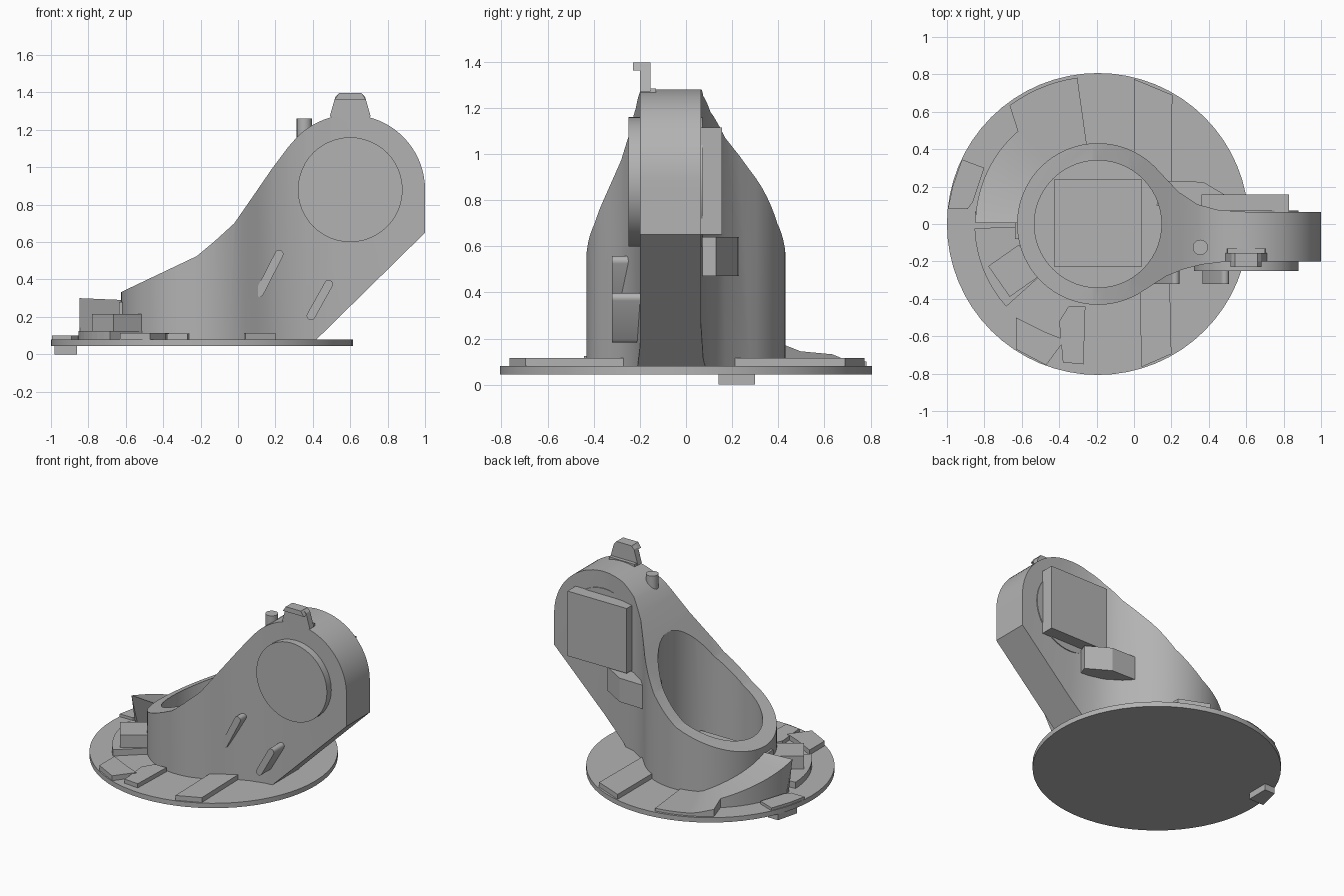
import bpy, bmesh, math
from mathutils import Vector

if "Cube" in bpy.data.objects:
    bpy.data.objects.remove(bpy.data.objects["Cube"])

grey = bpy.data.materials.new("plain grey")
grey.diffuse_color = (0.45, 0.45, 0.45, 1)
grey.use_nodes = True
grey.node_tree.nodes["Principled BSDF"].inputs["Base Color"].default_value = grey.diffuse_color
CX = -0.193          # centre of flange and tube


def finish(name, bm, smooth=True):
    bmesh.ops.recalc_face_normals(bm, faces=bm.faces)
    me = bpy.data.meshes.new(name)
    bm.to_mesh(me)
    bm.free()
    me.materials.append(grey)
    ob = bpy.data.objects.new(name, me)
    bpy.context.collection.objects.link(ob)
    if smooth:
        bpy.ops.object.select_all(action='DESELECT')
        ob.select_set(True)
        bpy.context.view_layer.objects.active = ob
        bpy.ops.object.shade_smooth_by_angle(angle=math.radians(25))
    return ob


def prism(name, pts, lo, hi, axis='z', smooth=True):
    """Extrude an outline: axis z uses (x, y) points, y uses (x, z), x uses (y, z)."""
    bm = bmesh.new()
    put = {'z': lambda p, d: (p[0], p[1], d),
           'y': lambda p, d: (p[0], d, p[1]),
           'x': lambda p, d: (d, p[0], p[1])}[axis]
    a = [bm.verts.new(put(p, lo)) for p in pts]
    b = [bm.verts.new(put(p, hi)) for p in pts]
    bm.faces.new(a)
    bm.faces.new(b[::-1])
    n = len(pts)
    for i in range(n):
        j = (i + 1) % n
        bm.faces.new((a[i], b[i], b[j], a[j]))
    return finish(name, bm, smooth)


def arc(cx, cy, r, a0, a1, n):
    return [(cx + r * math.cos(math.radians(a0 + (a1 - a0) * i / n)),
             cy + r * math.sin(math.radians(a0 + (a1 - a0) * i / n))) for i in range(n + 1)]


def circle(cx, cy, r, n=48):
    return arc(cx, cy, r, 0, 360, n)[:-1]


def capsule(p, q, r):
    a = math.degrees(math.atan2(q[1] - p[1], q[0] - p[0]))
    return arc(*q, r, a - 90, a + 90, 8) + arc(*p, r, a + 90, a + 270, 8)


def sector(a0, a1, r0, r1, n=8):
    return arc(CX, 0, r1, a0, a1, n) + arc(CX, 0, r0, a1, a0, n)


def turned_box(x, y, w, d, deg):
    c, s = math.cos(math.radians(deg)), math.sin(math.radians(deg))
    return [(x + u * w / 2 * c - v * d / 2 * s, y + u * w / 2 * s + v * d / 2 * c)
            for u, v in ((-1, -1), (1, -1), (1, 1), (-1, 1))]


def cut(ob, cutter, op):
    m = ob.modifiers.new(op.lower(), 'BOOLEAN')
    m.operation, m.object, m.solver = op, cutter, 'EXACT'
    bpy.ops.object.select_all(action='DESELECT')
    ob.select_set(True)
    bpy.context.view_layer.objects.active = ob
    bpy.ops.object.modifier_apply(modifier=m.name)
    bpy.data.objects.remove(cutter)


# round base flange and the small tab under it
prism("base_flange", circle(CX, 0, 0.807, 64), 0.045, 0.08)
prism("lower_tab", [(-0.98, 0.14), (-0.86, 0.14), (-0.86, 0.3), (-0.94, 0.3)], 0, 0.05, smooth=False)

# body: plan outline of tube and arm, trimmed by the side outline, then bored out
plan = (arc(CX, 0, 0.432, 40, 304, 56)
        + [(0.1, -0.325), (0.17, -0.28), (0.26, -0.243), (0.36, -0.217), (0.5, -0.2), (1.02, -0.2),
           (1.02, 0.065), (0.6, 0.065), (0.45, 0.075), (0.34, 0.105), (0.24, 0.17)])
side = ([(-0.7, 0.07), (-0.7, 0.295), (-0.62, 0.335), (-0.22, 0.525), (-0.13, 0.6), (-0.02, 0.70),
         (0.07, 0.83), (0.18, 0.99), (0.27, 1.11)]
        + arc(0.6, 0.88, 0.4, 135, 0, 28) + [(1.0, 0.65), (0.41, 0.07)])
body = prism("tube_and_arm", plan, 0.0, 1.5)
cut(body, prism("side_cutter", side, -0.6, 0.6, 'y'), 'INTERSECT')
cut(body, prism("bore_cutter", circle(CX, 0, 0.34, 56), 0.075, 1.6), 'DIFFERENCE')
bpy.ops.object.shade_smooth_by_angle(angle=math.radians(25))
prism("bore_floor_block", [(-0.425, -0.23), (0.04, -0.23), (0.04, 0.24), (-0.425, 0.24)], 0.07, 0.18, smooth=False)

# motor: round cap in front, square block and rim behind
prism("front_cap", circle(0.6, 0.88, 0.28), -0.25, -0.19, 'y')
prism("rear_block", [(0.36, 0.65), (0.83, 0.65), (0.83, 1.115), (0.36, 1.115)], 0.05, 0.157, 'y', False)
prism("rear_rim", circle(0.6, 0.88, 0.28), 0.05, 0.071, 'y')

# gusset shelf behind the arm
prism("rear_gusset", [(0.12, 0.1), (0.5, 0.05), (0.53, 0.13), (0.37, 0.225), (0.17, 0.23)], 0.47, 0.64, smooth=False)

# slanted ribs on the front
for i, (p, q) in enumerate((((0.115, 0.33), (0.22, 0.535)), ((0.39, 0.205), (0.485, 0.375)))):
    prism(f"front_rib_{i + 1}", capsule(p, q, 0.023), -0.32, -0.2, 'y')

# peg and hooked clip on top of the arm
prism("top_peg", circle(0.355, -0.125, 0.041, 20), 1.1, 1.26)
prism("clip_foot", [(0.49, 1.2), (0.71, 1.2), (0.7, 1.285), (0.5, 1.285)], -0.2, -0.13, 'y', False)
prism("clip_stem", [(0.49, 1.27), (0.71, 1.27), (0.68, 1.375), (0.66, 1.395), (0.54, 1.395), (0.52, 1.375)],
      -0.2, -0.155, 'y')
prism("clip_lip", [(0.517, 1.362), (0.683, 1.362), (0.66, 1.397), (0.54, 1.397)], -0.23, -0.155, 'y')

# spiral ramp climbing round the back of the tube
bm = bmesh.new()
rings = []
steps = 20
for i in range(steps + 1):
    a = 180 - 82 * i / steps
    z = max(0.1, 0.3 - (180 - a) / 57 * 0.18)
    r1 = 0.655 if a > 128 else 0.79
    rings.append([bm.verts.new((CX + r * math.cos(math.radians(a)), r * math.sin(math.radians(a)), h))
                  for r, h in ((0.42, 0.07), (r1, 0.07), (r1, z), (0.42, z - 0.01))])
for a, b in zip(rings, rings[1:]):
    for k in range(4):
        bm.faces.new((a[k], a[(k + 1) % 4], b[(k + 1) % 4], b[k]))
bm.faces.new(rings[0])
bm.faces.new(rings[-1][::-1])
for v in rings[0][:2]:
    v.co.y += 0.07       # undercut leading end... leaning face
for v in rings[0][2:]:
    v.co.y += 0.005
finish("spiral_ramp", bm)

# raised bars across the flange, front and back
prism("front_bar", [(0.03, -0.33), (0.04, -0.765), (0.2, -0.695), (0.19, -0.25)], 0.07, 0.115, smooth=False)
prism("rear_bar", [(0.0, 0.3), (0.2, 0.2), (0.205, 0.69), (0.0, 0.775)], 0.07, 0.115, smooth=False)

# pads and blocks on the front left of the flange
prism("left_pad", sector(182, 222, 0.42, 0.66), 0.07, 0.125, smooth=False)
prism("front_pad", [(-0.63, -0.5), (-0.47, -0.58), (-0.37, -0.62), (-0.47, -0.755), (-0.63, -0.67)], 0.07, 0.115, smooth=False)
prism("square_plate", [(-0.4, -0.52), (-0.35, -0.44), (-0.26, -0.44), (-0.27, -0.75), (-0.38, -0.74)], 0.07, 0.11, smooth=False)
prism("stepped_block", turned_box(-0.64, -0.25, 0.2, 0.2, 35), 0.07, 0.215, smooth=False)
prism("latch", turned_box(-0.62, -0.03, 0.035, 0.1, 0), 0.2, 0.28, smooth=False)
prism("rim_plate", [(-0.995, 0.08), (-0.89, 0.08), (-0.86, 0.12), (-0.8, 0.3), (-0.92, 0.345), (-0.97, 0.2)],
      0.05, 0.1, smooth=False)
